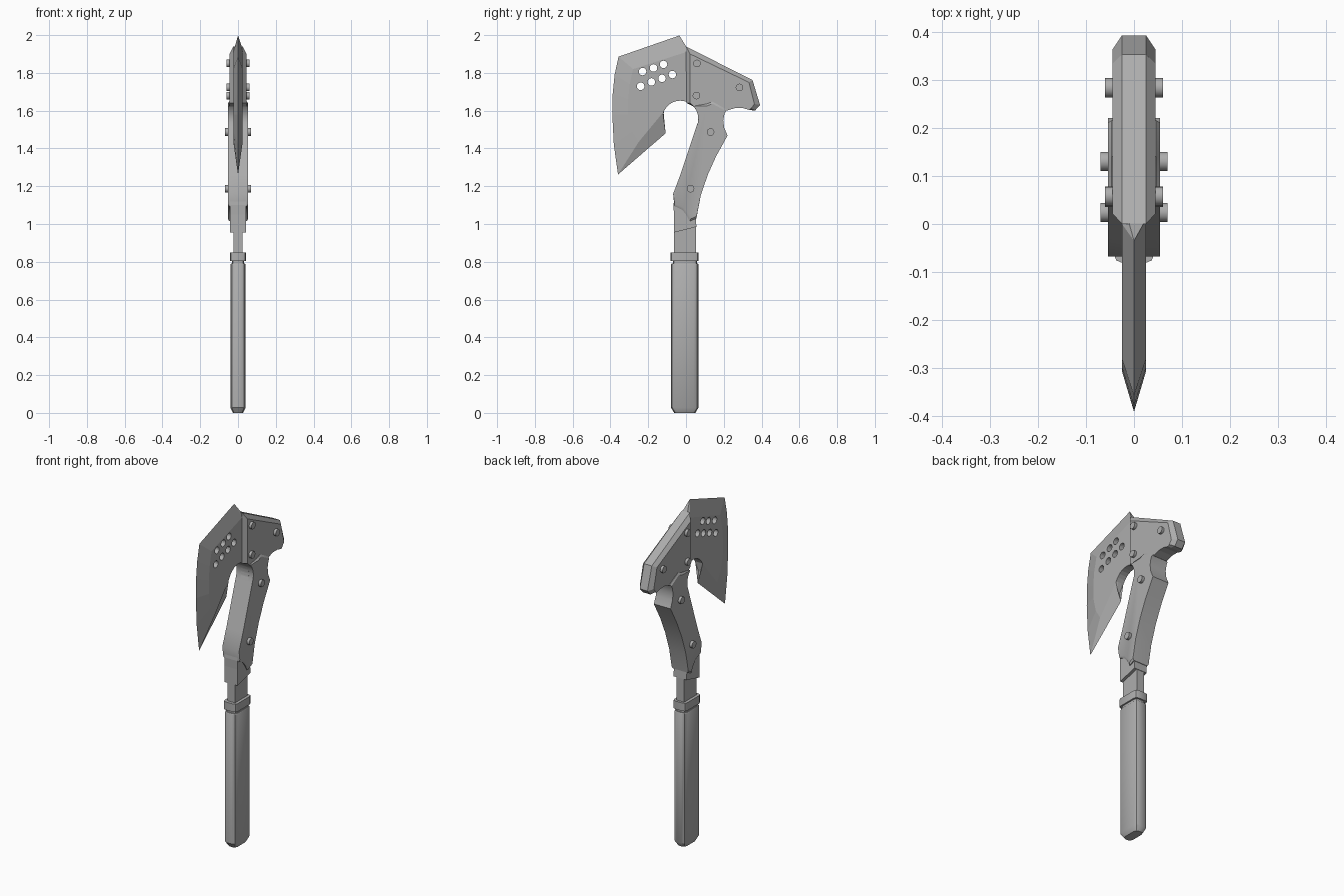
import bpy, bmesh, math

if "Cube" in bpy.data.objects:
    bpy.data.objects.remove(bpy.data.objects["Cube"])

# Dark grey finish shared by all parts
steel = bpy.data.materials.new("dark_grey")
steel.diffuse_color = (.42, .42, .42, 1)
steel.use_nodes = True
steel.node_tree.nodes["Principled BSDF"].inputs["Base Color"].default_value = steel.diffuse_color

def finish(name, bm, smooth=False):
    bmesh.ops.remove_doubles(bm, verts=bm.verts, dist=1e-5)
    bmesh.ops.recalc_face_normals(bm, faces=bm.faces)
    me = bpy.data.meshes.new(name)
    bm.to_mesh(me)
    bm.free()
    me.materials.append(steel)
    ob = bpy.data.objects.new(name, me)
    bpy.context.collection.objects.link(ob)
    if smooth:
        bpy.ops.object.select_all(action='DESELECT')
        ob.select_set(True)
        bpy.context.view_layer.objects.active = ob
        bpy.ops.object.shade_smooth_by_angle(angle=math.radians(32))
    return ob

def loft(name, loops, smooth=False):
    """Join closed loops of equal length and cap both ends."""
    bm = bmesh.new()
    rows = [[bm.verts.new(p) for p in lp] for lp in loops]
    n = len(rows[0])
    for a, b in zip(rows, rows[1:]):
        for i in range(n):
            j = (i + 1) % n
            bm.faces.new((a[i], a[j], b[j], b[i]))
    bm.faces.new(rows[0])
    bm.faces.new(rows[-1])
    return finish(name, bm, smooth)

def plate(name, pts, t, e=None, smooth=False):
    """pts: (y, z) straight side, or (y, z, edge_x, inner_y, inner_z) bevelled side."""
    e = e or t * .5
    full = [p if len(p) == 5 else (p[0], p[1], e, p[0], p[1]) for p in pts]
    return loft(name, [[(-t, p[3], p[4]) for p in full],
                       [(-p[2], p[0], p[1]) for p in full],
                       [(p[2], p[0], p[1]) for p in full],
                       [(t, p[3], p[4]) for p in full]], smooth)

def arc(cy, cz, r, a0, a1, n):
    return [(cy + r * math.cos(math.radians(a0 + (a1 - a0) * i / n)),
             cz + r * math.sin(math.radians(a0 + (a1 - a0) * i / n))) for i in range(n + 1)]

def cylinders(name, items, r, sides, smooth=True):
    """Cylinders along x through each (y, z, half_length)."""
    bm = bmesh.new()
    for y, z, h in items:
        ring = arc(y, z, r, 0, 360, sides)[:-1]
        a = [bm.verts.new((-h, *p)) for p in ring]
        b = [bm.verts.new((h, *p)) for p in ring]
        for i in range(sides):
            j = (i + 1) % sides
            bm.faces.new((a[i], a[j], b[j], b[i]))
        bm.faces.new(a)
        bm.faces.new(b)
    return finish(name, bm, smooth)

# Blade, tang and core plate in one piece, with a sharp outer edge
blade = plate("blade_and_tang", [
    (-.035, 1.998, 0, .0, 1.91), (-.357, 1.886, 0, -.28, 1.82),
    (-.378, 1.79, 0, -.298, 1.74), (-.388, 1.69, 0, -.306, 1.66),
    (-.390, 1.58, 0, -.306, 1.58), (-.382, 1.42, 0, -.285, 1.49),
    (-.360, 1.262, 0, -.25, 1.435), (-.108, 1.48, 0, -.122, 1.59),
    (-.125, 1.54, .006, -.119, 1.594)]
    + arc(-.03, 1.558, .095, 155, -25, 14)
    + [(-.05, 1.16), (-.058, 1.10), (-.063, .955), (-.063, .78), (.053, .78), (.053, .985),
       (.05, 1.04), (.075, 1.22), (.17, 1.46), (.18, 1.57), (.23, 1.63), (.34, 1.64),
       (.34, 1.74), (.01, 1.925)], .025)

# Row of lightening holes
holes = cylinders("hole_cutter", [(y, z, .1) for y, z in (
    (-.23, 1.807), (-.172, 1.826), (-.119, 1.845),
    (-.24, 1.729), (-.183, 1.752), (-.127, 1.771), (-.072, 1.791))], .02, 16, False)
holes.hide_render = True
holes.hide_viewport = True
cut = blade.modifiers.new("holes", 'BOOLEAN')
cut.operation = 'DIFFERENCE'
cut.solver = 'EXACT'
cut.object = holes

# Hammer poll with chamfered outline
e = .025
plate("hammer_head", [
    (.0, 1.94, e, .022, 1.90), (.352, 1.762, e, .333, 1.75), (.392, 1.63, e, .362, 1.635),
    (.365, 1.60, e, .345, 1.612), (.335, 1.604), (.30, 1.614), (.26, 1.614), (.215, 1.60),
    (.14, 1.646), (.11, 1.635), (.04, 1.622), (.003, 1.64, e, .022, 1.64)], .045, e)

# Angled neck scales, bevelled at both ends
n = .047
plate("neck", arc(-.03, 1.558, .095, 44, -25, 6) + [
    (-.03, 1.26), (-.068, 1.16), (-.062, 1.095, n, -.06, 1.107), (-.02, 1.075, n, -.013, 1.086),
    (.0, 1.05, n, .008, 1.06), (.02, 1.015, n, .026, 1.027), (.055, 1.03, n, .056, 1.041),
    (.078, 1.15), (.115, 1.26), (.16, 1.36), (.22, 1.468), (.202, 1.51), (.197, 1.55),
    (.204, 1.585), (.215, 1.607, n, .211, 1.597), (.14, 1.648, n, .14, 1.637),
    (.11, 1.636, n, .11, 1.625)], .054, n, True)
# Thinner stepped base below the neck
plate("neck_base", [(-.06, 1.16), (-.066, 1.10), (-.064, 1.05), (-.064, .955),
                    (.055, .985), (.052, 1.04), (.03, 1.2)], .042)

# Through bolts
cylinders("bolts", [(.058, 1.85, .06), (.283, 1.723, .06), (.055, 1.68, .06),
                    (.13, 1.487, .07), (.024, 1.187, .07)], .02, 16)

def section(hx, y0, y1, c, z):
    """Rectangle with corners softened by two facets."""
    out = []
    for sx, cy, a in ((1, y1 - c, 0), (-1, y1 - c, 90), (-1, y0 + c, 180), (1, y0 + c, 270)):
        for k in range(3):
            th = math.radians(a + 45 * k)
            out.append((sx * (hx - c) + c * math.cos(th), cy + c * math.sin(th), z))
    return out

# Grip with tapered butt
loft("grip", [section(.027, -.062, .05, .02, 0), section(.04, -.08, .066, .024, .028),
              section(.04, -.08, .066, .024, .785), section(.037, -.077, .063, .022, .79)], True)
# Recessed collar and ring above the grip
loft("collar", [section(.033, -.07, .057, .018, .78), section(.033, -.07, .057, .018, .81)], True)
loft("grip_ring", [section(.042, -.081, .067, .018, .803), section(.042, -.081, .067, .018, .85)], True)
